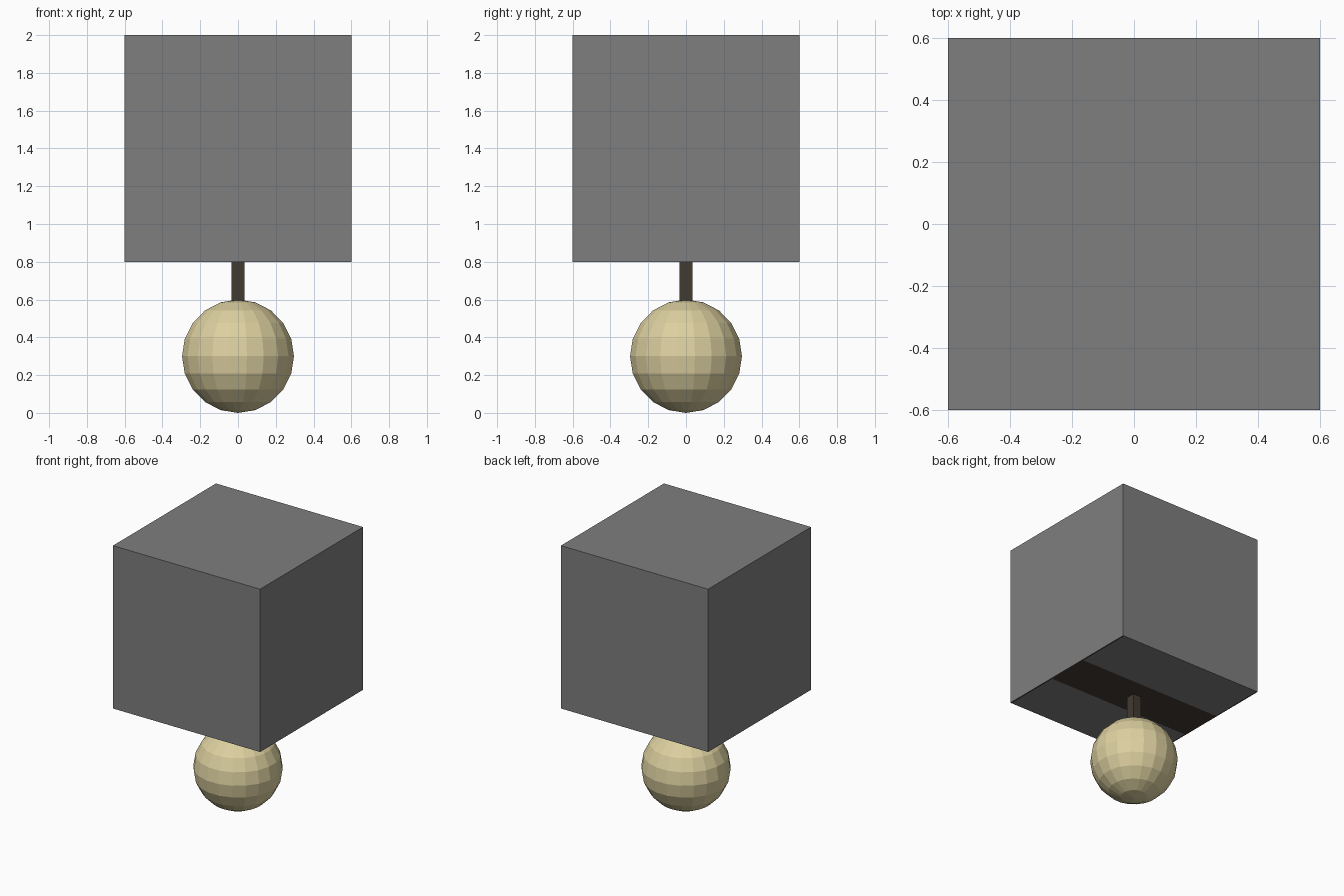
import bpy, bmesh, math
from mathutils import Matrix, Vector

if "Cube" in bpy.data.objects:
    bpy.data.objects.remove(bpy.data.objects["Cube"])


def material(name, rgb):
    m = bpy.data.materials.new(name)
    m.diffuse_color = (*rgb, 1.0)
    m.use_nodes = True
    m.node_tree.nodes["Principled BSDF"].inputs["Base Color"].default_value = m.diffuse_color
    return m


grey = material("shade grey", (0.21, 0.21, 0.21))
dark = material("dark brown", (0.054, 0.043, 0.032))
cream = material("cream", (0.72, 0.63, 0.35))


def finish(name, bm, *mats):
    me = bpy.data.meshes.new(name)
    bm.to_mesh(me)
    bm.free()
    for m in mats:
        me.materials.append(m)
    ob = bpy.data.objects.new(name, me)
    bpy.context.collection.objects.link(ob)
    return ob


def box(size, centre):
    bm = bmesh.new()
    mat = Matrix.Translation(centre) @ Matrix.Diagonal((*size, 1))
    bmesh.ops.create_cube(bm, size=1, matrix=mat)
    return bm


# faceted ball base, with a flat facet facing the front
bm = bmesh.new()
bmesh.ops.create_uvsphere(
    bm, u_segments=20, v_segments=10, radius=0.3,
    matrix=Matrix.Translation((0, 0, 0.3)) @ Matrix.Rotation(math.radians(9), 4, 'Z'))
finish("ball_base", bm, cream)

# square post
finish("post", box((0.068, 0.068, 0.25), (0, 0, 0.69)), dark)

# cube shade, underside cut to carry a dark cross band and thin dark end strips
bm = box((1.2, 1.2, 1.2), (0, 0, 1.4))
cuts = [((0, s * 0.165, 0), (0, 1, 0)) for s in (-1, 1)]
cuts += [((s * 0.59, 0, 0), (1, 0, 0)) for s in (-1, 1)]
for co, no in cuts:
    bmesh.ops.bisect_plane(bm, geom=bm.verts[:] + bm.edges[:] + bm.faces[:],
                           plane_co=co, plane_no=no)
for f in bm.faces:
    c = f.calc_center_median()
    if f.normal.z < -0.9 and (abs(c.y) < 0.165 or abs(c.x) > 0.59):
        f.material_index = 1
finish("cube_shade", bm, grey, dark)
